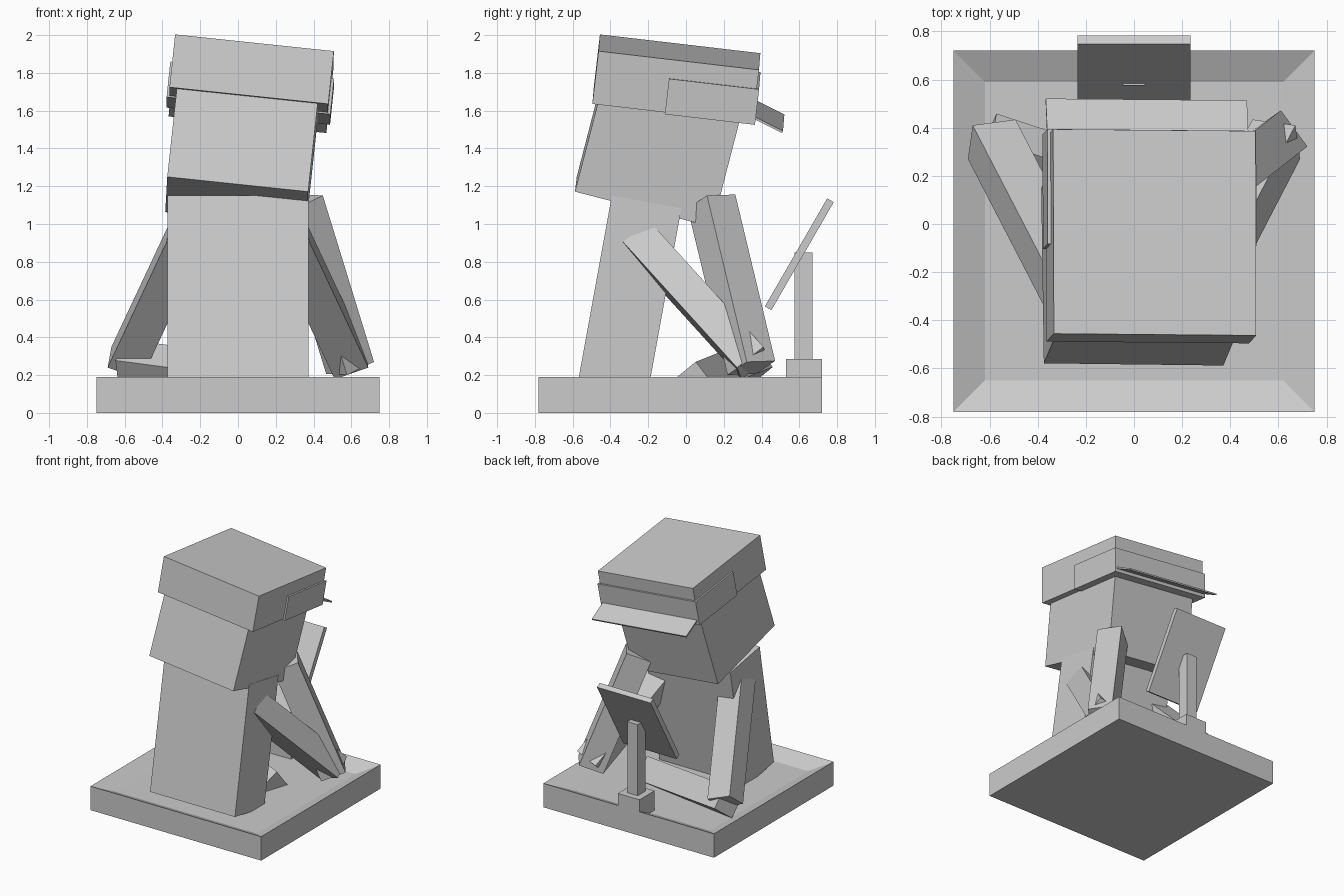
import bpy, bmesh
from math import radians
from mathutils import Vector, Matrix, Euler

cube = bpy.data.objects.get("Cube")
if cube:
    bpy.data.objects.remove(cube, do_unlink=True)

grey = bpy.data.materials.new("plain_grey")
grey.use_nodes = True
grey.diffuse_color = (0.6, 0.6, 0.6, 1)
grey.node_tree.nodes["Principled BSDF"].inputs["Base Color"].default_value = (0.6, 0.6, 0.6, 1)


def finish(name, bm):
    bmesh.ops.recalc_face_normals(bm, faces=bm.faces)
    mesh = bpy.data.meshes.new(name)
    bm.to_mesh(mesh)
    bm.free()
    mesh.materials.append(grey)
    obj = bpy.data.objects.new(name, mesh)
    bpy.context.collection.objects.link(obj)
    return obj


def box(name, matrix):
    """Unit cube shaped by a matrix."""
    bm = bmesh.new()
    bmesh.ops.create_cube(bm, size=1, matrix=matrix)
    return finish(name, bm)


def turned(centre, tilt):
    angles = [radians(a) for a in tilt]
    return Matrix.Translation(centre) @ Euler(angles).to_matrix().to_4x4()


def block(name, centre, size, tilt=(0, 0, 0), frame=Matrix()):
    return box(name, frame @ turned(centre, tilt) @ Matrix.Diagonal((*size, 1)))


def limb(name, corner, *edges):
    """Square bar given by one corner and its three edges."""
    edges = [Vector(e) for e in edges]
    m = Matrix(edges).transposed().to_4x4()
    m.translation = Vector(corner) + sum(edges, Vector()) / 2
    return box(name, m)


# Tray base with a sunken floor
bm = bmesh.new()
bmesh.ops.create_cube(bm, size=1, matrix=Matrix.Translation((0, -0.03, 0.095))
                      @ Matrix.Diagonal((1.5, 1.5, 0.19, 1)))
bm.faces.ensure_lookup_table()
top = max(bm.faces, key=lambda f: f.calc_center_median().z)
bmesh.ops.inset_region(bm, faces=[top], thickness=0.185)
for v in top.verts:
    v.co.z = 0.13
finish("tray_base", bm)

# Torso leaning back, sunk into the tray
block("torso", (0, -0.298, 0.625), (0.746, 0.374, 1.0), (-10.3, 0, 0))

# Tilted head
head = turned((-0.007, -0.22, 1.117), (-14.5, 6, -0.7))
block("head", (0, 0, 0.34), (0.75, 0.75, 0.68), frame=head)

# Cap with a band around the back and a thin peak
cap = turned((0.071, -0.051, 1.77), (-6.7, 6, -0.5))
block("cap", (0, 0, 0), (0.845, 0.855, 0.283), frame=cap)
block("cap_band", (0, 0.2, -0.055), (0.872, 0.48, 0.19), frame=cap)
block("cap_peak", (0, 0.505, -0.142), (0.84, 0.18, 0.012), (-20, 0, 0), frame=cap)

# Upper arms, mirrored
for side, s in (("right", 1), ("left", -1)):
    limb(side + "_upper_arm", (-0.69 * s, 0.27, 0.24),
         (0.02 * s, 0.14, 0.11), (0.178 * s, 0.024, -0.062), (0.312 * s, -0.603, 0.665))

# Raised left forearm
limb("left_forearm", (0.72, 0.322, 0.27),
     (-0.11, 0.15, 0.005), (-0.143, -0.102, -0.069), (-0.271, -0.211, 0.881))

# Right forearm lying on the tray behind the torso
along = Vector((0.94, -0.31, -0.124)).normalized()
across = Vector((0.33, 0.73, 0.6))
across = (across - along * across.dot(along)).normalized()
rise = along.cross(across)
elbow = Vector((-0.61, 0.335, 0.26))
limb("right_forearm", elbow - (across + rise) * 0.0925,
     across * 0.185, rise * 0.185, along * 0.95)

# Stand with a slanted board
block("stand_foot", (0, 0.625, 0.2), (0.19, 0.19, 0.17))
block("stand_post", (0, 0.623, 0.56), (0.09, 0.095, 0.58))
block("stand_board", (0, 0.6, 0.84), (0.47, 0.04, 0.66), (-30, 0, 0))
